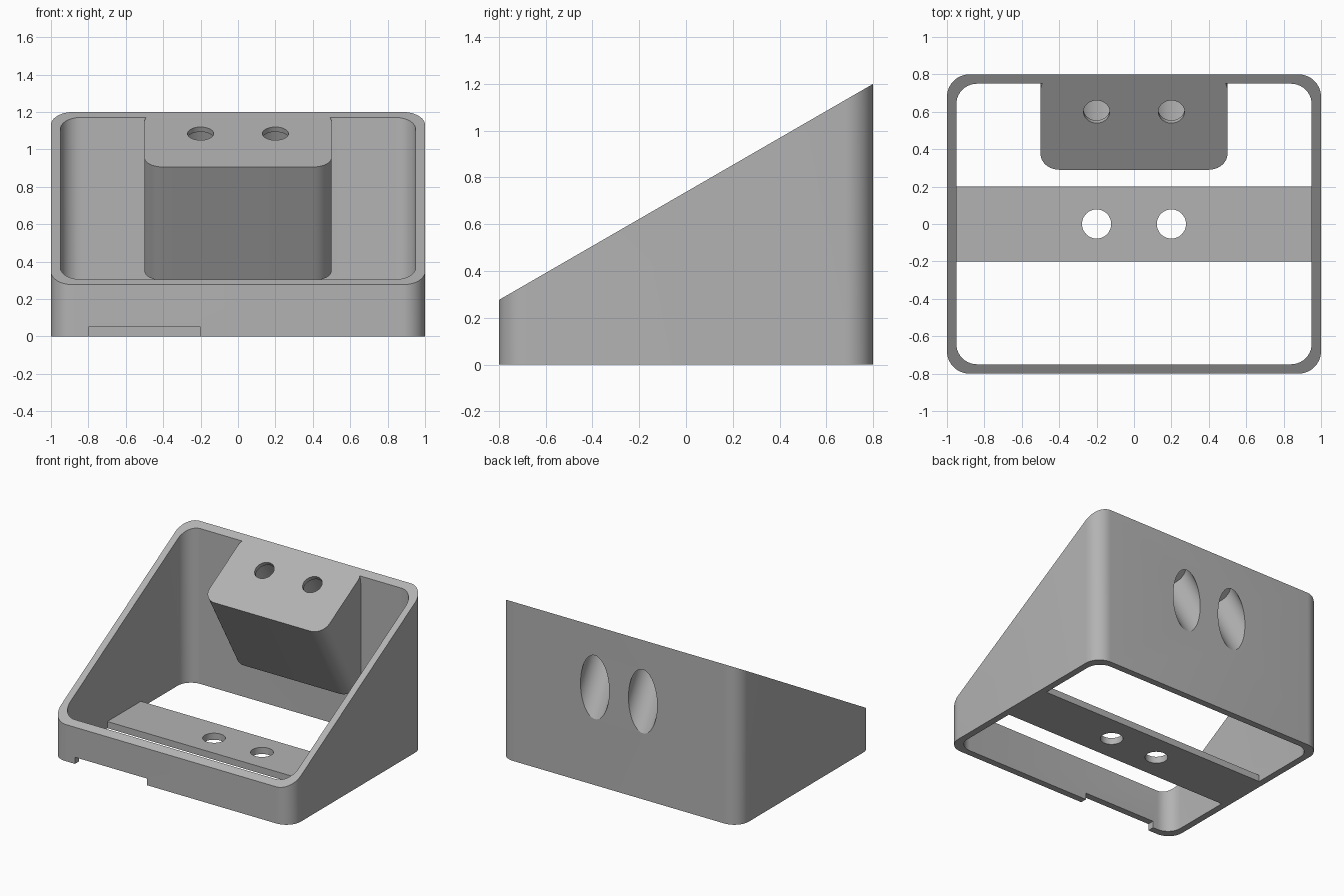
import bpy, bmesh
from math import radians, pi, cos, sin, tan
from mathutils import Matrix, Vector

cube = bpy.data.objects.get("Cube")
if cube:
    bpy.data.objects.remove(cube, do_unlink=True)

TILT = radians(30)
WALL = 0.05
HALF_X, HALF_Y, HEIGHT = 1.0, 0.8, 1.2


def slope(y):
    return HEIGHT - (HALF_Y - y) * tan(TILT)


def rounded_rect(hx, hy, r, steps=10):
    pts = []
    for i, (sx, sy) in enumerate([(1, 1), (-1, 1), (-1, -1), (1, -1)]):
        for k in range(steps + 1):
            a = (i + k / steps) * pi / 2
            pts.append((sx * (hx - r) + r * cos(a), sy * (hy - r) + r * sin(a)))
    return pts


def circle(r, steps=48):
    return [(r * cos(2 * pi * k / steps), r * sin(2 * pi * k / steps)) for k in range(steps)]


def prism(name, outline, bottom, top, matrix=None):
    """Extrude an outline; top is a height or a function of y."""
    bm = bmesh.new()
    low = [bm.verts.new((x, y, bottom)) for x, y in outline]
    high = [bm.verts.new((x, y, top(y) if callable(top) else top)) for x, y in outline]
    bm.faces.new(low[::-1])
    bm.faces.new(high)
    n = len(low)
    for i in range(n):
        j = (i + 1) % n
        bm.faces.new((low[i], low[j], high[j], high[i]))
    if matrix:
        bm.transform(matrix)
    mesh = bpy.data.meshes.new(name)
    bm.to_mesh(mesh)
    bm.free()
    obj = bpy.data.objects.new(name, mesh)
    bpy.context.collection.objects.link(obj)
    return obj


def box(name, x0, x1, y0, y1, z0, z1):
    return prism(name, [(x0, y0), (x1, y0), (x1, y1), (x0, y1)], z0, z1)


def subtract(target, cutter):
    cutter.hide_render = True
    mod = target.modifiers.new("cut", 'BOOLEAN')
    mod.operation, mod.solver, mod.object = 'DIFFERENCE', 'EXACT', cutter
    bpy.ops.object.select_all(action='DESELECT')
    bpy.context.view_layer.objects.active = target
    target.select_set(True)
    bpy.ops.object.modifier_apply(modifier=mod.name)
    bpy.data.objects.remove(cutter, do_unlink=True)


def on_slope(x, y):
    """Frame lying on the sloped top, its z axis normal to it."""
    return Matrix.Translation(Vector((x, y, slope(y)))) @ Matrix.Rotation(TILT, 4, 'X')


# Cavity: the inside space, less the mounting block and the floor bar
cavity = prism("cavity", rounded_rect(HALF_X - WALL, HALF_Y - WALL, 0.11), -0.2, 1.6)
block_front = 0.29
block_half = (HALF_Y - block_front) / cos(TILT) / 2
block = prism("block_space", rounded_rect(0.5, block_half, 0.1), -0.7, 0.7,
              on_slope(0, (HALF_Y + block_front) / 2))
subtract(cavity, block)
subtract(cavity, box("bar_space", -1.2, 1.2, -0.2, 0.2, -0.4, WALL))

# Wedge-shaped housing with block and bar left standing
body = prism("wedge_housing", rounded_rect(HALF_X, HALF_Y, 0.12), 0, slope)
subtract(body, cavity)

# Cable notch under the front wall
subtract(body, box("notch", -0.8, -0.2, -0.9, -0.75 + 0.01, -0.1, 0.05))

# Bar holes, then screw holes with wide bores leaving through the back
for x in (-0.2, 0.2):
    subtract(body, prism("bar_hole", circle(0.078), -0.1, 0.2, Matrix.Translation((x, 0, 0))))
    subtract(body, prism("wide_bore", circle(0.12), -0.9, -0.03, on_slope(x, 0.6)))
    subtract(body, prism("screw_hole", circle(0.07), -0.1, 0.1, on_slope(x, 0.6)))

# Plain grey finish
grey = bpy.data.materials.new("plain_grey")
grey.use_nodes = True
colour = (0.45, 0.45, 0.45, 1)
grey.diffuse_color = colour
grey.node_tree.nodes["Principled BSDF"].inputs["Base Color"].default_value = colour
body.data.materials.clear()
body.data.materials.append(grey)

bpy.ops.object.select_all(action='DESELECT')
body.select_set(True)
bpy.context.view_layer.objects.active = body
bpy.ops.object.shade_smooth_by_angle(angle=radians(25))
